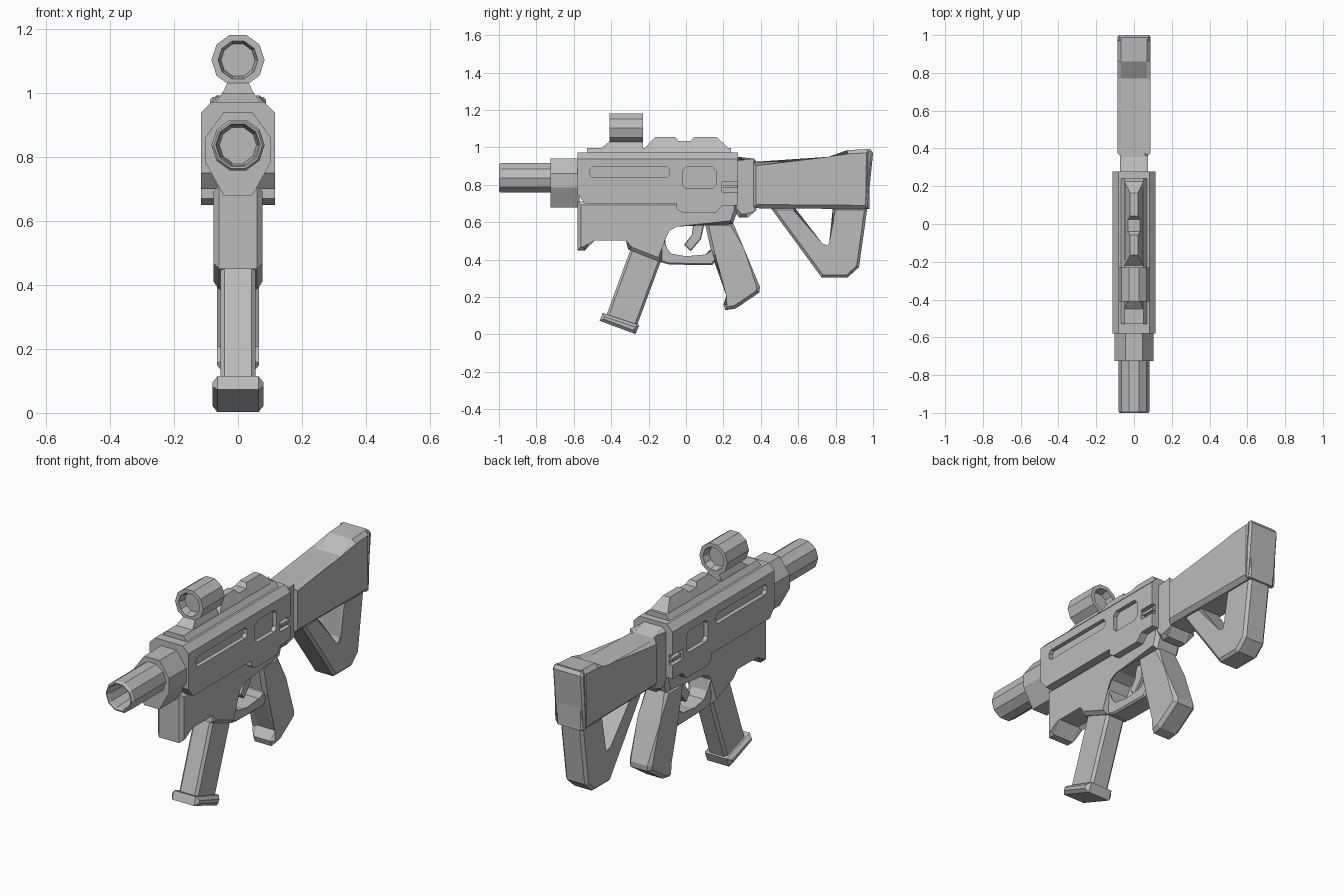
import bpy, bmesh, math
from mathutils import Vector

cube = bpy.data.objects.get("Cube")
if cube:
    bpy.data.objects.remove(cube, do_unlink=True)

GREY = (0.5, 0.5, 0.5, 1)
mat = bpy.data.materials.new("matte grey")
mat.use_nodes = True
mat.diffuse_color = GREY
mat.node_tree.nodes["Principled BSDF"].inputs["Base Color"].default_value = GREY


def finish(name, bm):
    bmesh.ops.recalc_face_normals(bm, faces=bm.faces)
    mesh = bpy.data.meshes.new(name)
    bm.to_mesh(mesh)
    bm.free()
    mesh.materials.append(mat)
    obj = bpy.data.objects.new(name, mesh)
    bpy.context.collection.objects.link(obj)
    return obj


def plate(name, outline, half, chamfer=0, low=-1, shift=0):
    """Side outline (y, z) extruded across x, with chamfered rims above height low."""
    bm = bmesh.new()
    rims = [[bm.verts.new((x + shift, y, z)) for y, z in outline] for x in (-half, half)]
    caps = [bm.faces.new(r) for r in rims]
    n = len(outline)
    for i in range(n):
        j = (i + 1) % n
        bm.faces.new((rims[0][i], rims[0][j], rims[1][j], rims[1][i]))
    if chamfer:
        edges = [e for f in caps for e in f.edges if min(v.co.z for v in e.verts) > low]
        bmesh.ops.bevel(bm, geom=edges, offset=chamfer, segments=1, affect='EDGES')
    return finish(name, bm)


def loft(name, rings):
    """Skin between matching closed rings of points, capped at both ends."""
    bm = bmesh.new()
    loops = [[bm.verts.new(p) for p in ring] for ring in rings]
    for a, b in zip(loops, loops[1:]):
        for i in range(len(a)):
            j = (i + 1) % len(a)
            bm.faces.new((a[i], a[j], b[j], b[i]))
    bm.faces.new(loops[0])
    bm.faces.new(loops[-1])
    return finish(name, bm)


def ring(y, z, r, sides=10):
    return [(r * math.cos(i * math.tau / sides), y, z + r * math.sin(i * math.tau / sides))
            for i in range(sides)]


def section(y, pts):
    """Mirrored cross-section at station y from right-hand (x, z) points."""
    return [(x, y, z) for x, z in pts] + [(-x, y, z) for x, z in reversed(pts)]


def box_outline(y0, y1, z0, z1, c):
    return [(y0 + c, z0), (y1 - c, z0), (y1, z0 + c), (y1, z1 - c),
            (y1 - c, z1), (y0 + c, z1), (y0, z1 - c), (y0, z0 + c)]


# Upper receiver with chamfered roof edges
upper = plate("upper_receiver", [
    (-.58, .75), (-.54, .70), (-.05, .70), (-.05, .67), (-.02, .65), (.16, .65),
    (.195, .69), (.277, .69), (.277, .972), (-.58, .972)], .115, .033, .95)

# Recesses on both sides: long slot, ejection port, rear catch
recesses = [box_outline(-.515, -.087, .84, .895, .015),
            box_outline(-.02, .16, .78, .895, .02),
            box_outline(.19, .32, .762, .815, .005)]
for outline in recesses:
    for side in (-1, 1):
        cutter = plate("recess_cutter", outline, .025, shift=side * .118)
        cutter.hide_render = True
        mod = upper.modifiers.new("recess", 'BOOLEAN')
        mod.operation = 'DIFFERENCE'
        mod.solver = 'EXACT'
        mod.object = cutter
        bpy.context.view_layer.objects.active = upper
        bpy.ops.object.modifier_apply(modifier=mod.name)
        bpy.data.objects.remove(cutter, do_unlink=True)
for side in (-1, 1):
    plate("rear_catch", box_outline(.2, .275, .782, .797, .002), .012, shift=side * .1)

# Top plate, notched rail and sight mount
loft("top_plate", [section(y, [(.075, .965), (.05, .998)]) for y in (-.53, .24)])
rail = []
for y, w, z in [(-.22, .05, .998), (-.165, .02, 1.055), (-.057, .02, 1.055), (-.04, .033, 1.033),
                (.025, .033, 1.033), (.042, .02, 1.055), (.165, .02, 1.055), (.225, .05, .998)]:
    rail.append(section(y, [(.052, .99), (w, z)]))
loft("rail", rail)
loft("sight_mount", [section(-.45, [(.05, .99), (.049, .998)]),
                     section(-.40, [(.05, .99), (.03, 1.04)]),
                     section(-.23, [(.05, .99), (.03, 1.04)])])

# Sight tube, hollow at both ends
loft("sight", [ring(y, 1.103, r) for y, r in
               [(-.37, .053), (-.41, .062), (-.41, .083), (-.23, .083), (-.23, .062), (-.27, .053)]])

# Barrel with open bore, and the collar behind it
loft("barrel", [ring(y, .837, r) for y, r in
                [(-.85, .058), (-.99, .066), (-1, .07), (-1, .076), (-.99, .083), (-.70, .083)]])
loft("barrel_collar", [section(y, [(.045, .68), (.103, .785), (.103, .86), (.045, .94)])
                       for y in (-.724, -.57)])

# Lower receiver, front stop and magazine well
plate("lower_receiver", [
    (-.58, .71), (-.58, .45), (-.54, .45), (-.50, .52), (-.30, .52), (-.31, .455),
    (-.13, .385), (-.125, .52), (-.10, .57), (-.05, .595), (.25, .59), (.275, .66), (.275, .71)],
    .077, .018, .3)

# Trigger guard and trigger
plate("trigger_guard", [
    (-.16, .45), (-.13, .385), (-.09, .374), (.14, .37), (.17, .41), (.15, .46), (.125, .45),
    (.11, .42), (0, .41), (-.085, .425), (-.11, .46), (-.12, .52), (-.16, .52)], .055, .008)
plate("trigger", [(.04, .6), (.10, .6), (.08, .51), (.025, .445), (-.01, .48), (.035, .53)],
      .02, .004)

# Pistol grip
plate("pistol_grip", [
    (.10, .60), (.14, .42), (.235, .205), (.20, .16), (.21, .13), (.265, .138),
    (.393, .225), (.395, .255), (.31, .46), (.25, .60)], .066, .017)

# Magazine and its base
plate("magazine", [(-.28, .50), (-.43, .09), (-.265, .04), (-.12, .43)], .055, .013)
base = plate("magazine_base", [(-.445, .115), (-.25, .05), (-.27, .002), (-.462, .073)], .08, .016)

# Neck joining receiver and stock
plate("stock_neck", [(.25, .95), (.277, .95), (.36, .92), (.38, .92), (.38, .68), (.36, .68),
                     (.33, .625), (.285, .625), (.25, .67)], .075, .02)

# Stock body with raised cheek end and butt pad
plate("stock", [(.355, .675), (.355, .922), (.77, .93), (.86, .985), (.985, .992),
                (.98, .67)], .088, .02)
plate("butt_pad", [(.96, .67), (.97, .988), (.988, .988), (1, .97), (.97, .67)], .088, .01)

# Open triangular brace under the stock
plate("stock_brace", [
    (.45, .68), (.725, .305), (.865, .305), (.925, .36), (.97, .68), (.785, .68),
    (.78, .49), (.765, .457), (.72, .475), (.58, .68)], .066, .014)
